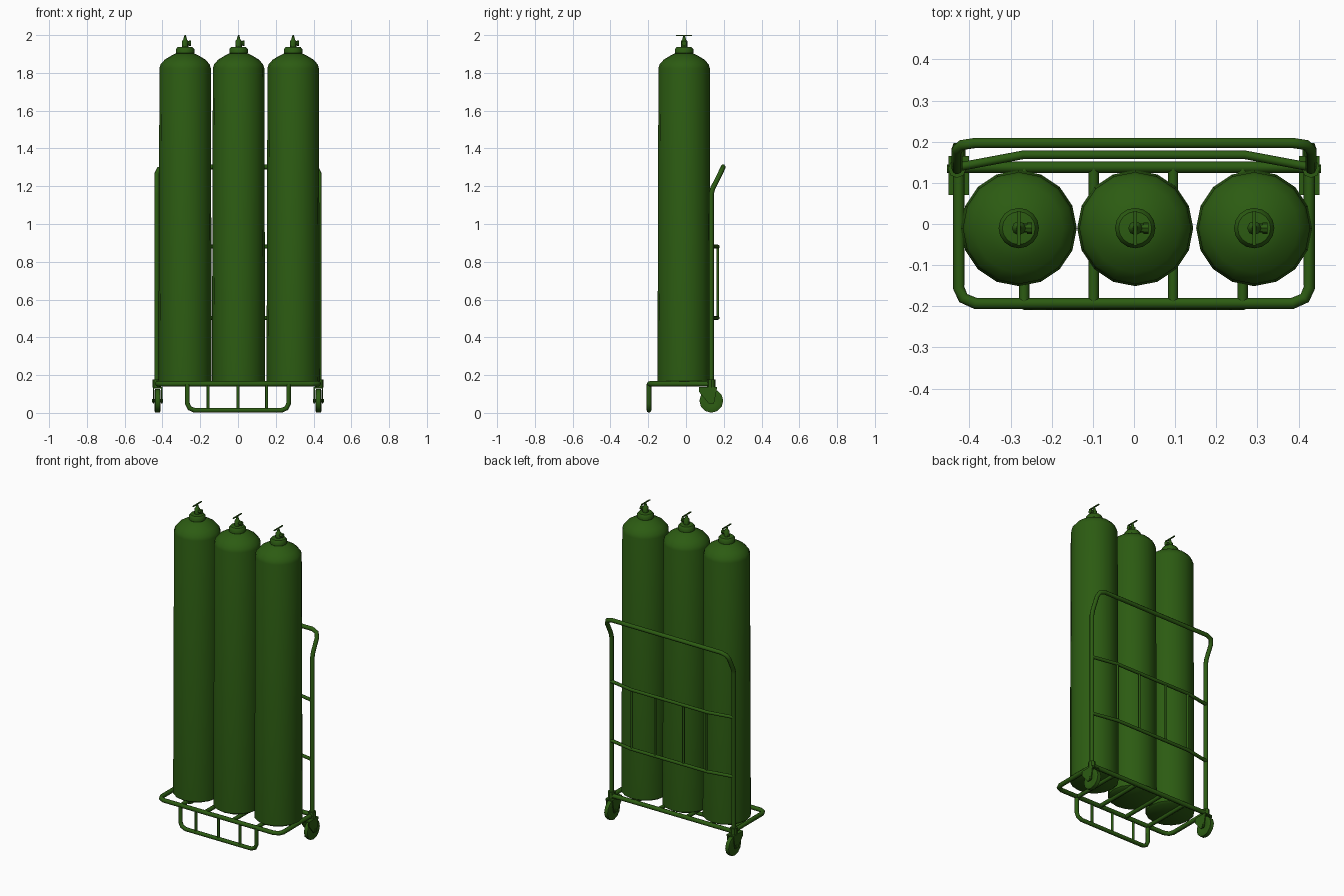
import bpy, bmesh, math
from mathutils import Vector, Matrix

if "Cube" in bpy.data.objects:
    bpy.data.objects.remove(bpy.data.objects["Cube"])

green = bpy.data.materials.new("green_paint")
green.diffuse_color = (0.025, 0.105, 0.006, 1)
green.use_nodes = True
green.node_tree.nodes["Principled BSDF"].inputs["Base Color"].default_value = green.diffuse_color


def finish(ob, angle=40):
    ob.data.materials.append(green)
    bpy.ops.object.select_all(action='DESELECT')
    ob.select_set(True)
    bpy.context.view_layer.objects.active = ob
    if ob.type == 'CURVE':
        bpy.ops.object.convert(target='MESH')
        ob = bpy.context.view_layer.objects.active
    bpy.ops.object.shade_smooth_by_angle(angle=math.radians(angle))
    return ob


def tube(name, pts, r, closed=False):
    cu = bpy.data.curves.new(name, 'CURVE')
    cu.dimensions = '3D'
    cu.bevel_depth, cu.bevel_resolution, cu.use_fill_caps = r, 2, True
    sp = cu.splines.new('POLY')
    sp.points.add(len(pts) - 1)
    for p, co in zip(sp.points, pts):
        p.co = (*co, 1)
    sp.use_cyclic_u = closed
    ob = bpy.data.objects.new(name, cu)
    bpy.context.collection.objects.link(ob)
    return finish(ob, 50)


def mirrored(half):
    """Continue a path from the left side to the right side."""
    return half + [(-x, y, z) for x, y, z in reversed(half)]


def from_bmesh(name, bm):
    bmesh.ops.recalc_face_normals(bm, faces=bm.faces)
    me = bpy.data.meshes.new(name)
    bm.to_mesh(me)
    bm.free()
    ob = bpy.data.objects.new(name, me)
    bpy.context.collection.objects.link(ob)
    return finish(ob)


def lathe(name, profile, n, matrix):
    """Spin (radius, height) pairs around local z and cap both ends."""
    bm = bmesh.new()
    rings = [[bm.verts.new((r * math.cos(2 * math.pi * i / n),
                            r * math.sin(2 * math.pi * i / n), z))
              for i in range(n)] for r, z in profile]
    for a, b in zip(rings, rings[1:]):
        for i in range(n):
            j = (i + 1) % n
            bm.faces.new((a[i], a[j], b[j], b[i]))
    bm.faces.new(rings[0])
    bm.faces.new(rings[-1])
    bm.transform(matrix)
    return from_bmesh(name, bm)


def prism_x(name, outline, x0, x1):
    """Extrude a (y, z) outline along x."""
    bm = bmesh.new()
    f = bm.faces.new([bm.verts.new((x0, y, z)) for y, z in outline])
    ext = bmesh.ops.extrude_face_region(bm, geom=[f])['geom']
    bmesh.ops.translate(bm, vec=(x1 - x0, 0, 0),
                        verts=[v for v in ext if isinstance(v, bmesh.types.BMVert)])
    return from_bmesh(name, bm)


def box_x(name, y0, y1, z0, z1, x0, x1):
    return prism_x(name, [(y0, z0), (y1, z0), (y1, z1), (y0, z1)], x0, x1)


# Gas cylinders with collar, valve, outlet and hand lever
for i, cx in enumerate((-0.28, 0.003, 0.292)):
    cy = -0.01
    at = Matrix.Translation((cx, cy, 0))
    lathe(f"gas_cylinder_{i}", [(0.128, 0.158), (0.141, 0.168), (0.136, 1.825), (0.13, 1.845),
                                (0.108, 1.87), (0.075, 1.89), (0.045, 1.905)], 16, at)
    lathe(f"collar_{i}", [(0.038, 1.895), (0.049, 1.905), (0.049, 1.925),
                          (0.04, 1.936), (0.02, 1.938)], 16, at)
    lathe(f"valve_stem_{i}", [(0.017, 1.93), (0.017, 1.968), (0.01, 1.976), (0.005, 1.996)], 8, at)
    lathe(f"valve_outlet_{i}", [(0.011, 0.0), (0.011, 0.02), (0.014, 0.02), (0.014, 0.032)], 8,
          Matrix.Translation((cx, cy, 1.957)) @ Matrix.Rotation(math.pi / 2, 4, 'Y'))
    box_x(f"valve_lever_{i}", cy - 0.042, cy + 0.042, 1.995, 2.0, cx - 0.004, cx + 0.004)

# Base platform: rounded front loop, back bar and slats
Z = 0.154
tube("base_loop", mirrored([(-0.426, 0.138, Z), (-0.426, -0.155, Z), (-0.415, -0.18, Z),
                            (-0.385, -0.193, Z)]), 0.0138)
tube("base_back_bar", [(-0.43, 0.138, Z), (0.43, 0.138, Z)], 0.0138)
for i, x in enumerate((-0.267, -0.098, 0.095, 0.264)):
    tube(f"base_slat_{i}", [(x, -0.193, Z), (x, 0.138, Z)], 0.0125)

# Front stand leg with uprights
Y = -0.196
tube("front_leg", mirrored([(-0.268, Y, Z), (-0.268, Y, 0.05), (-0.257, Y, 0.025),
                            (-0.23, Y, 0.0135)]), 0.0125)
for i, x in enumerate((-0.158, 0, 0.152)):
    tube(f"front_leg_upright_{i}", [(x, Y, Z), (x, Y, 0.0135)], 0.008)

# Back push handle
tube("push_handle", mirrored([(-0.43, 0.134, 0.13), (-0.43, 0.134, 1.16), (-0.43, 0.142, 1.19),
                              (-0.43, 0.18, 1.265), (-0.418, 0.192, 1.291),
                              (-0.385, 0.197, 1.302)]), 0.0132)

# Bowed back rails and their uprights
for i, z in enumerate((0.503, 0.88)):
    tube(f"back_rail_{i}", mirrored([(-0.43, 0.138, z), (-0.27, 0.168, z)]), 0.0105)
for i, x in enumerate((-0.265, -0.1, 0.1, 0.265)):
    tube(f"back_upright_{i}", [(x, 0.168, 0.503), (x, 0.168, 0.88)], 0.0075)

# Casters: wheel, axle, fork and swivel mount
for side, s in (("left", -1), ("right", 1)):
    cx, cy, cz = s * 0.426, 0.134, 0.064
    turn = Matrix.Translation((cx, cy, cz)) @ Matrix.Rotation(math.pi / 2, 4, 'Y')
    lathe(f"caster_wheel_{side}", [(0.03, -0.012), (0.05, -0.017), (0.063, -0.012),
                                   (0.063, 0.012), (0.05, 0.017), (0.03, 0.012)], 12, turn)
    lathe(f"caster_axle_{side}", [(0.01, -0.028), (0.01, 0.028)], 8, turn)
    for k in (-1, 1):
        x = cx + k * 0.022
        prism_x(f"caster_fork_{side}_{'inner' if k == -s else 'outer'}",
                [(0.07, 0.135), (0.07, 0.11), (0.12, 0.05), (0.148, 0.05), (0.165, 0.135)],
                x - 0.003, x + 0.003)
    box_x(f"caster_top_{side}", 0.07, 0.165, 0.13, 0.138, cx - 0.025, cx + 0.025)
    lathe(f"caster_mount_{side}", [(0.022, 0.135), (0.022, 0.178)], 8,
          Matrix.Translation((s * 0.43, cy, 0)))
